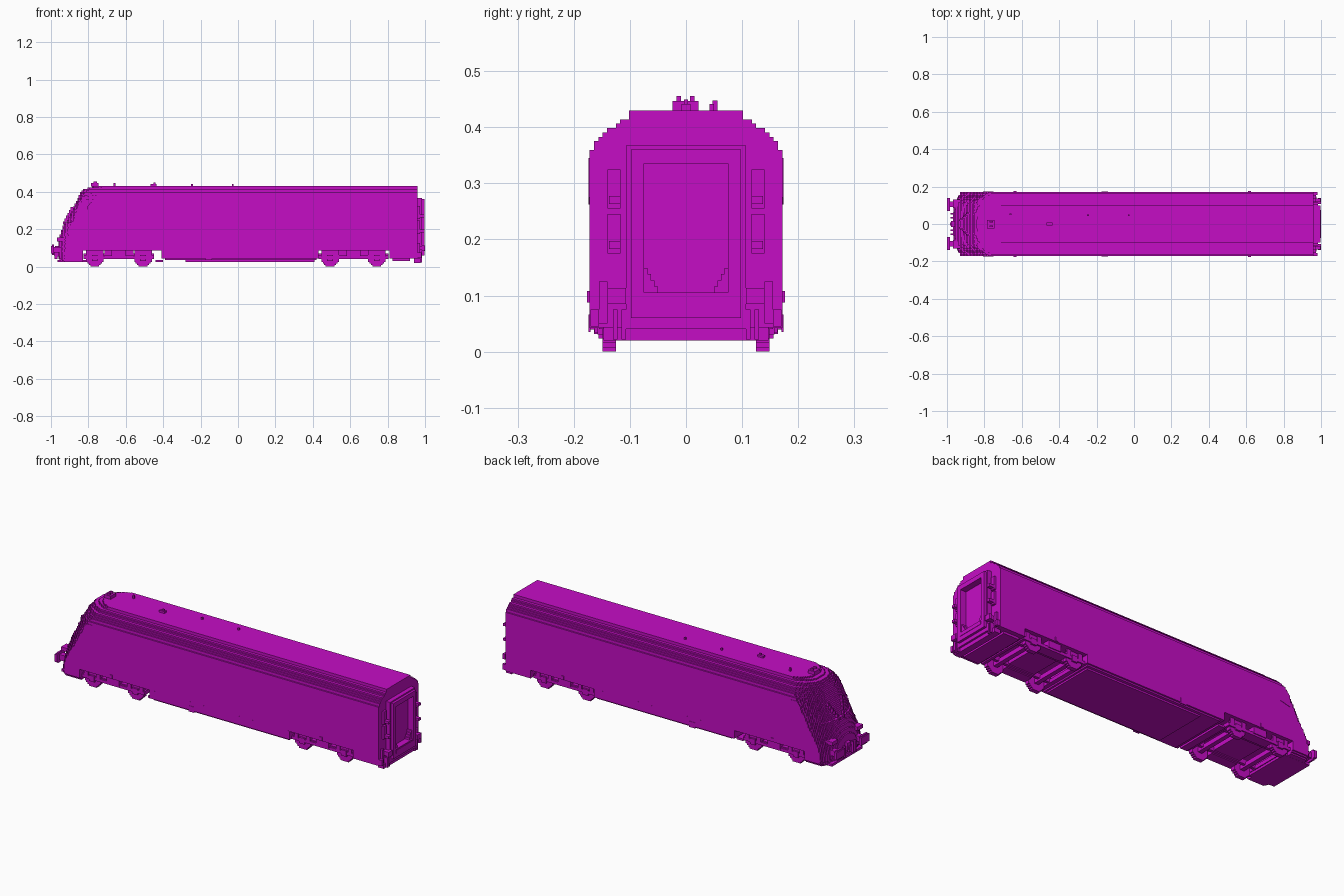
import bpy, bmesh, math

cube = bpy.data.objects.get("Cube")
if cube:
    bpy.data.objects.remove(cube)

V = 1 / 128  # block size

mat = bpy.data.materials.new("magenta")
mat.use_nodes = True
COL = (0.56, 0.004, 0.56, 1)
mat.diffuse_color = COL
mat.node_tree.nodes["Principled BSDF"].inputs["Base Color"].default_value = COL


def finish(name, bm):
    bmesh.ops.recalc_face_normals(bm, faces=bm.faces[:])
    me = bpy.data.meshes.new(name)
    bm.to_mesh(me)
    bm.free()
    me.materials.append(mat)
    ob = bpy.data.objects.new(name, me)
    bpy.context.collection.objects.link(ob)
    return ob


def boxes(name, items, mirror=False):
    """Boxes given as (x0, x1, y0, y1, z0, z1), optionally repeated at -y."""
    bm = bmesh.new()
    items = list(items)
    if mirror:
        items += [(a, b, -d, -c, e, f) for a, b, c, d, e, f in items]
    for x0, x1, y0, y1, z0, z1 in items:
        geo = bmesh.ops.create_cube(bm, size=1)
        for v in geo["verts"]:
            v.co = ((x0 + x1) / 2 + v.co.x * (x1 - x0),
                    (y0 + y1) / 2 + v.co.y * (y1 - y0),
                    (z0 + z1) / 2 + v.co.z * (z1 - z0))
    return finish(name, bm)


def blocks(name, lo, hi, inside):
    """Outer shell of all blocks whose centre passes the test."""
    cells = {(i, j, k)
             for i in range(lo[0], hi[0]) for j in range(lo[1], hi[1])
             for k in range(lo[2], hi[2])
             if inside((i + .5) * V, (j + .5) * V, (k + .5) * V)}
    bm = bmesh.new()
    verts = {}

    def vert(p):
        if p not in verts:
            verts[p] = bm.verts.new([c * V for c in p])
        return verts[p]

    for c in cells:
        for ax in range(3):
            for side in (0, 1):
                n = list(c)
                n[ax] += 2 * side - 1
                if tuple(n) in cells:
                    continue
                u, w = (ax + 1) % 3, (ax + 2) % 3
                quad = []
                for du, dw in ((0, 0), (1, 0), (1, 1), (0, 1)):
                    p = list(c)
                    p[ax] += side
                    p[u] += du
                    p[w] += dw
                    quad.append(vert(tuple(p)))
                bm.faces.new(quad)
    return finish(name, bm)


def lerp(table, t):
    for (a, p), (b, q) in zip(table, table[1:]):
        if t <= b:
            return p + (q - p) * max(0, (t - a) / (b - a))
    return table[-1][1]


# Stepped roof section: (half width, top of that step) in blocks
STEPS = [(22, 46), (21, 48), (20, 49), (19, 50), (18, 51), (16, 52), (15, 53), (13, 55)]


def half_width(z):
    return next((w * V for w, t in STEPS if z < t * V), 0)


# Main body: stepped section pulled along the length
bm = bmesh.new()
right = []
z = 11
for w, t in STEPS:
    right += [(w, z), (w, t)]
    z = t
outline = right + [(-w, t) for w, t in reversed(right)]
face = bm.faces.new([bm.verts.new((-84 * V, w * V, t * V)) for w, t in outline])
ext = bmesh.ops.extrude_face_region(bm, geom=[face])
for v in ext["geom"]:
    if isinstance(v, bmesh.types.BMVert):
        v.co.x = 123 * V
finish("body_shell", bm)

# Sloping, rounded nose
NOSE = [(0.02, -0.95), (0.06, -0.968), (0.147, -0.957), (0.2, -0.94), (0.28, -0.908),
        (0.36, -0.868), (0.41, -0.828), (0.432, -0.765)]
SETBACK = [(0.02, 0.04), (0.12, 0.05), (0.2, 0.08), (0.36, 0.10), (0.432, 0.08)]


def in_nose(x, y, z):
    w = half_width(z)
    if abs(y) > w:
        return False
    if z < 11 * V:                      # lower apron
        if x > -0.83 or abs(y) > w - max(0, 0.045 - z):
            return False
    start = lerp(NOSE, z) + lerp(SETBACK, z) * (abs(y) / w) ** 3
    if 0.235 < z < 0.375 and abs(y) < 0.125 - (z - 0.235) * 0.2:
        start += V                      # recessed windscreen
    return x > start


blocks("nose", (-126, -22, 3), (-84, 22, 55), in_nose)

# Cab side windows and their raised rims
def cab_window(x, y, z):
    return 0.26 < z < 0.345 and -0.815 + max(0, z - 0.315) * 0.7 < x < -0.75


bm = bmesh.new()
for s in (-1, 1):
    pts = [(-0.807, 0.262), (-0.75, 0.275), (-0.75, 0.345), (-0.785, 0.345), (-0.807, 0.32)]
    f = bm.faces.new([bm.verts.new((x, s * 0.1722, z)) for x, z in pts])
    e = bmesh.ops.extrude_face_region(bm, geom=[f])
    for v in e["geom"]:
        if isinstance(v, bmesh.types.BMVert):
            v.co.y += s * 0.002
finish("cab_side_windows", bm)

# Wipers, lamps, buffers and coupler on the nose
boxes("wipers", [(-0.935 + i * V, -0.918 + i * V, 0.015 + i * V, 0.015 + (i + 1) * V,
                  0.225 + 2 * i * V, 0.225 + 2 * (i + 1) * V) for i in range(6)], True)
boxes("headlamps", [(-0.968, -0.93, 0.085, 0.13, 0.135, 0.155)], True)
boxes("front_buffers", [(-0.985, -0.94, 0.09, 0.12, 0.075, 0.105),
                        (-1.0, -0.985, 0.07, 0.14, 0.07, 0.11),
                        (-0.995, -0.985, 0.08, 0.13, 0.063, 0.117)], True)
boxes("front_coupler", [(-0.978, -0.94, -0.015, 0.015, 0.07, 0.11),
                        (-0.985, -0.97, -0.008, 0.008, 0.06, 0.09)])
boxes("front_hoses", [(-0.98, -0.965, y, y + V, 0.04, 0.10) for y in (0.03, 0.05)], True)
boxes("front_plough", [(-0.965, -0.81, -0.13, 0.13, 0.023, 0.036),
                       (-0.94, -0.83, -0.15, 0.15, 0.031, 0.05)])

# Lower body: centre equipment box and rear apron
boxes("centre_underbody", [(-0.41, 0.43, -0.172, 0.172, 0.042, 0.088),
                           (-0.39, 0.42, -0.163, 0.163, 0.034, 0.045),
                           (-0.28, 0.41, -0.147, 0.147, 0.025, 0.036),
                           (-0.44, -0.40, -0.14, 0.14, 0.025, 0.036)])
boxes("side_hatches", [(-0.175, -0.14, 0.17, 0.174, 0.035, 0.066)], True)
boxes("rear_apron", [(0.81, 0.961, -0.172, 0.172, 0.042, 0.088),
                     (0.825, 0.92, -0.147, 0.147, 0.03, 0.045)])

# Bogies: stepped wheels, axles, frames and axle boxes
for end, axles in (("front", (-0.765, -0.51)), ("rear", (0.49, 0.745))):
    for n, ax in enumerate(axles):
        cx = round(ax / V) * V
        lo, hi = round(cx / V) - 6, round(cx / V) + 6
        for side, j in (("left", 16), ("right", -19)):
            blocks(f"{end}_wheel_{n + 1}_{side}", (lo, j, 0), (hi, j + 3, 12),
                   lambda x, y, z: math.hypot(x - cx, z - 6 * V) < 0.0475)
        boxes(f"{end}_axle_{n + 1}", [(cx - .012, cx + .012, -0.14, 0.14, 0.035, 0.059)])
        boxes(f"{end}_axle_boxes_{n + 1}",
              [(cx - 2 * V, cx + 2 * V, 0.14, 0.158, 0.031, 0.063),
               (cx - 6 * V, cx - 3 * V, 0.147, 0.155, 0.055, 0.088),
               (cx + 3 * V, cx + 6 * V, 0.147, 0.155, 0.055, 0.088)], True)
    a, b = axles
    boxes(f"{end}_bogie_frame",
          [(a - 0.06, b + 0.06, 0.147, 0.155, 0.04, 0.056),
           (a + 0.05, b - 0.05, 0.10, 0.147, 0.04, 0.062),
           (a + 0.09, b - 0.09, 0.12, 0.16, 0.05, 0.088),
           (a - 0.06, b + 0.06, 0.085, 0.10, 0.045, 0.07)], True)
    boxes(f"{end}_bogie_pan", [(a + 0.05, b - 0.05, -0.1, 0.1, 0.05, 0.088),
                               (a - 0.06, a - 0.045, -0.15, 0.15, 0.04, 0.06),
                               (b + 0.045, b + 0.06, -0.15, 0.15, 0.04, 0.06)])
    boxes(f"{end}_damper_caps", [((a + b) / 2 - 0.008 - 0.0, (a + b) / 2 + 0.008,
                                  0.17, 0.176, 0.088, 0.108)], True)

# Rear gangway: hollow frame with stepped corners and a door panel inside
boxes("gangway_sides", [(0.96, 0.985, 0.075, 0.107, 0.04, 0.367),
                        (0.985, 0.998, 0.075, 0.098, 0.06, 0.36)], True)
boxes("gangway_caps", [(0.96, 0.985, -0.075, 0.075, 0.335, 0.367),
                       (0.985, 0.998, -0.075, 0.075, 0.335, 0.36),
                       (0.96, 0.985, -0.075, 0.075, 0.04, 0.105),
                       (0.985, 0.998, -0.075, 0.075, 0.06, 0.105),
                       (0.99, 1.0, -0.075, 0.075, 0.083, 0.099)])
boxes("gangway_corner_steps", [(0.96, 0.99, 0.075 - (4 - i) * V * 0.8, 0.075,
                                0.105 + i * 0.011, 0.105 + (i + 1) * 0.011)
                               for i in range(4)], True)
boxes("gangway_door", [(0.959, 0.964, -0.075, 0.075, 0.105, 0.335)])

# Rear lamps, grab rails, buffers and hoses
rear = []
for z0 in (0.175, 0.255):
    rear += [(0.96, 0.972, 0.117, 0.14, z0, z0 + 0.07),
             (0.972, 0.998, 0.117, 0.137, z0 + 0.008, z0 + 0.022)]
boxes("rear_lamps", rear, True)
boxes("rear_buffers", [(0.96, 0.99, 0.112, 0.135, 0.088, 0.11),
                       (0.985, 1.0, 0.107, 0.14, 0.085, 0.113)], True)
boxes("rear_steps", [(0.95, 0.972, 0.14, 0.155, 0.05, 0.125),
                     (0.95, 0.98, 0.155, 0.17, 0.045, 0.075)], True)
boxes("rear_hoses", [(0.96, 0.985, y, y + V, 0.022, 0.075) for y in (0.107, 0.122)], True)
boxes("rear_lower_beam", [(0.94, 0.975, -0.147, 0.147, 0.02, 0.044)])

# Roof aerials and horns
boxes("roof_horns", [(-0.785, -0.745, -0.024, 0.022, 0.428, 0.447),
                     (-0.772, -0.755, -0.017, -0.009, 0.447, 0.456),
                     (-0.772, -0.755, 0.007, 0.015, 0.447, 0.456)])
boxes("roof_aerials", [(-0.665, -0.655, 0.047, 0.056, 0.43, 0.448),
                       (-0.467, -0.435, -0.008, 0.008, 0.43, 0.441),
                       (-0.452, -0.44, -0.004, 0.004, 0.441, 0.449),
                       (-0.25, -0.241, 0.042, 0.05, 0.43, 0.441),
                       (-0.033, -0.024, 0.042, 0.05, 0.43, 0.441)])
